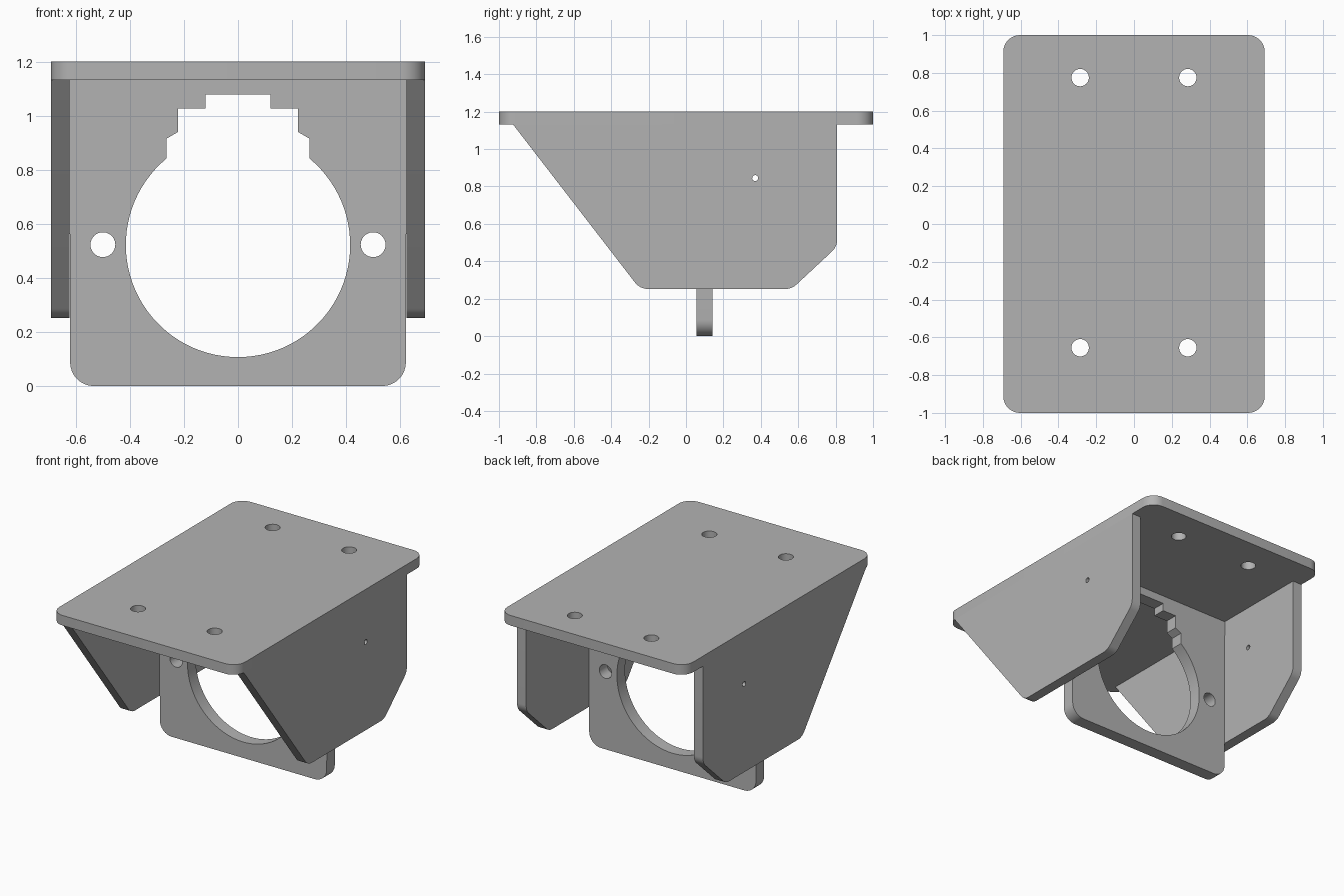
import bpy
from math import pi, sin, cos, tan, atan2, sqrt
from mathutils import Vector, Matrix

cube = bpy.data.objects.get("Cube")
if cube:
    bpy.data.objects.remove(cube)

grey = bpy.data.materials.new("plain grey")
grey.use_nodes = True
grey.diffuse_color = (0.45, 0.45, 0.45, 1)
grey.node_tree.nodes["Principled BSDF"].inputs["Base Color"].default_value = grey.diffuse_color


def arc(cx, cy, r, start, end, steps):
    return [(cx + r * cos(start + (end - start) * i / steps),
             cy + r * sin(start + (end - start) * i / steps)) for i in range(steps + 1)]


def circle(cx, cy, r, steps=40):
    return arc(cx, cy, r, 0, 2 * pi, steps)[:-1]


def rounded(corners, steps=8):
    """Outline from (x, y, radius) corners; radius 0 stays sharp."""
    points = []
    for i, (x, y, r) in enumerate(corners):
        if r == 0:
            points.append((x, y))
            continue
        p = Vector((x, y))
        a = (Vector(corners[i - 1][:2]) - p).normalized()
        b = (Vector(corners[(i + 1) % len(corners)][:2]) - p).normalized()
        half = a.angle(b) / 2
        centre = p + (a + b).normalized() * r / sin(half)
        first = p + a * r / tan(half) - centre
        last = p + b * r / tan(half) - centre
        start = atan2(first.y, first.x)
        sweep = (atan2(last.y, last.x) - start + pi) % (2 * pi) - pi
        points += arc(centre.x, centre.y, r, start, start + sweep, steps)
    return points


def plate(name, outlines, thickness, matrix):
    """Flat plate: first outline is the edge, the others are holes."""
    curve = bpy.data.curves.new(name, "CURVE")
    curve.dimensions = "2D"
    curve.fill_mode = "BOTH"
    curve.extrude = thickness / 2
    for outline in outlines:
        spline = curve.splines.new("POLY")
        spline.points.add(len(outline) - 1)
        for point, (x, y) in zip(spline.points, outline):
            point.co = (x, y, 0, 1)
        spline.use_cyclic_u = True
    obj = bpy.data.objects.new(name, curve)
    bpy.context.collection.objects.link(obj)
    bpy.ops.object.select_all(action="DESELECT")
    obj.select_set(True)
    bpy.context.view_layer.objects.active = obj
    bpy.ops.object.convert(target="MESH")
    obj = bpy.context.object
    obj.name = name
    obj.data.transform(matrix)
    obj.data.materials.clear()
    obj.data.materials.append(grey)
    # weld the caps to the walls so the solid is closed
    bpy.ops.object.mode_set(mode="EDIT")
    bpy.ops.mesh.select_all(action="SELECT")
    bpy.ops.mesh.remove_doubles(threshold=0.0005)
    bpy.ops.mesh.normals_make_consistent(inside=False)
    bpy.ops.object.mode_set(mode="OBJECT")
    bpy.ops.object.shade_smooth_by_angle(angle=pi / 6)


W, TOP, T, R = 0.692, 1.2, 0.068, 0.088
under = TOP - T
upright = Matrix.Rotation(pi / 2, 4, "X")
sideways = Matrix.Rotation(pi / 2, 4, "Z") @ upright

# Top mounting plate with four screw holes
edge = rounded([(-W, -1, R), (W, -1, R), (W, 1, R), (-W, 1, R)])
holes = [circle(x, y, 0.046) for x in (-0.285, 0.285) for y in (-0.655, 0.775)]
plate("top_plate", [edge] + holes, T, Matrix.Translation((0, 0, TOP - T / 2)))

# Two side cheeks with a pin hole each
cheek = rounded([(-0.925, under, 0), (-0.246, 0.252, R), (0.565, 0.252, R),
                 (0.808, 0.478, R), (0.808, under, 0)])
for name, side in (("left_cheek", 1), ("right_cheek", -1)):
    plate(name, [cheek, circle(0.37, 0.845, 0.016, 24)], T,
          Matrix.Translation((side * (W - T / 2), 0, 0)) @ sideways)

# Cross plate with a round opening, stepped at the top, and two bolt holes
w = W - T
face = rounded([(-w + 0.003, 0, R), (w - 0.003, 0, R), (w, under, 0), (-w, under, 0)])
cz, r = 0.522, 0.415
notch = [(0.265, 0.915), (0.222, 0.94), (0.222, 1.026), (0.12, 1.026), (0.12, 1.078)]
rise = atan2(sqrt(r * r - notch[0][0] ** 2), notch[0][0])
opening = arc(0, cz, r, pi - rise, 2 * pi + rise, 72)
opening += notch + [(-x, z) for x, z in reversed(notch)]
bolts = [circle(x, 0.523, 0.046) for x in (-0.5, 0.5)]
plate("cross_plate", [face, opening] + bolts, 0.086,
      Matrix.Translation((0, 0.099, 0)) @ upright)
